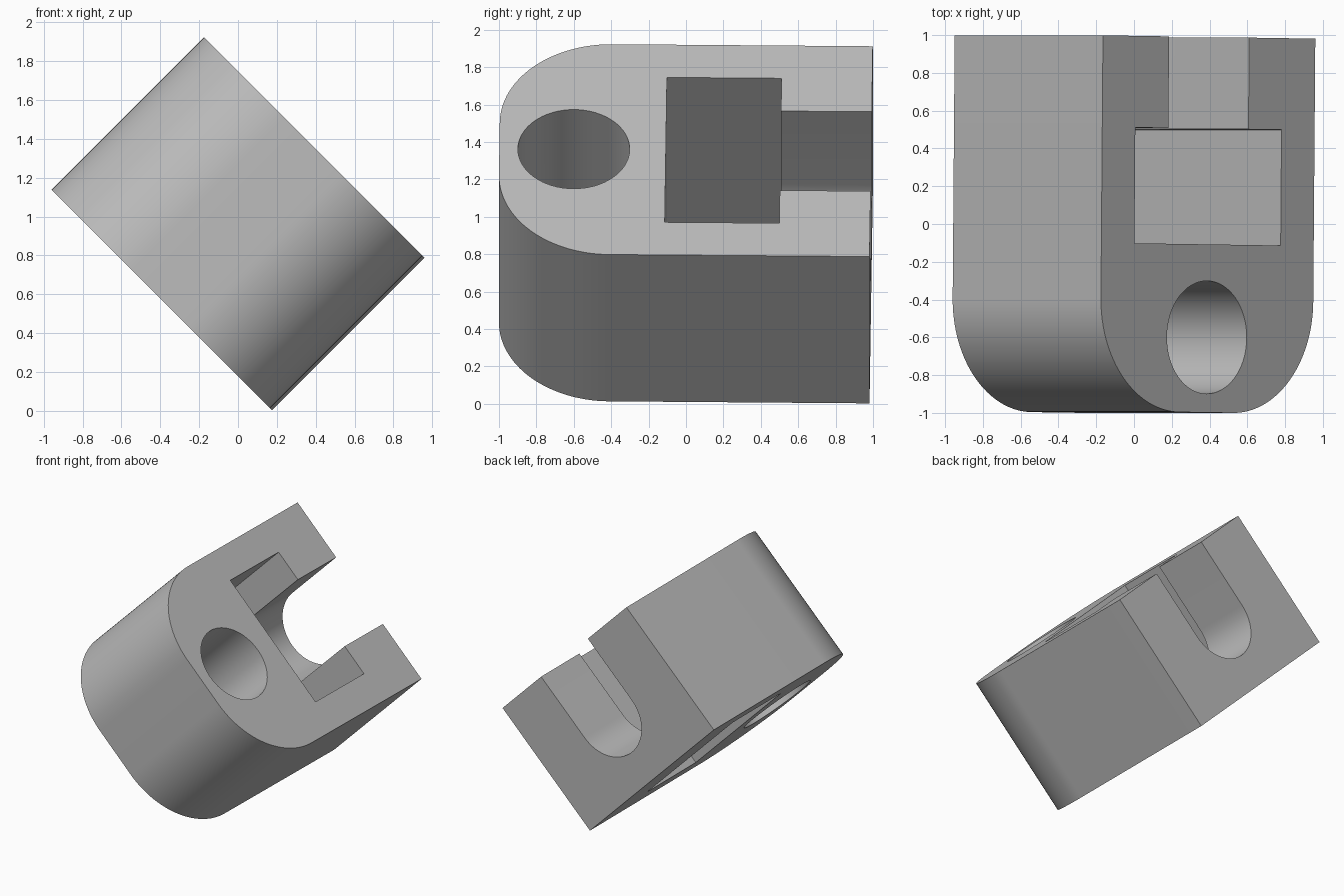
import bpy
import bmesh
from math import sin, cos, pi, radians
from mathutils import Matrix, Vector

default = bpy.data.objects.get("Cube")
if default:
    bpy.data.objects.remove(default, do_unlink=True)

# Dimensions in the block's own frame: x across, y along, z through
WIDTH, DEPTH = 1.59, 1.11
FRONT, BACK = -1.298, 0.69
CORNER = 0.597
HOLE_Y, HOLE_R = -0.9, 0.299
POCKET_W, POCKET_FRONT, POCKET_BACK = 1.095, -0.408, 0.205
SLOT_R = 0.3

# The block rolls 45 degrees onto its edge and is skewed a hair about its face
PLACE = (Matrix.Translation((0, 0.3, 0.9625))
         @ Matrix.Rotation(radians(45), 4, 'Y')
         @ Matrix.Rotation(-0.011, 4, 'Z'))

grey = bpy.data.materials.new("plain grey")
grey.use_nodes = True
GREY = (0.5, 0.5, 0.5, 1)
grey.diffuse_color = GREY
grey.node_tree.nodes["Principled BSDF"].inputs["Base Color"].default_value = GREY


def arc(cx, cy, r, start, end, steps):
    """Points along a circular arc, angles in degrees."""
    angles = [radians(start + (end - start) * i / steps) for i in range(steps + 1)]
    return [(cx + r * cos(a), cy + r * sin(a)) for a in angles]


def prism(name, outline, low, high, axis='Z'):
    """Extrude a closed outline along the local z or y axis."""
    bm = bmesh.new()
    if axis == 'Z':
        verts = [bm.verts.new((a, b, low)) for a, b in outline]
        push = Vector((0, 0, high - low))
    else:
        verts = [bm.verts.new((a, low, b)) for a, b in outline]
        push = Vector((0, high - low, 0))
    face = bm.faces.new(verts)
    moved = bmesh.ops.extrude_face_region(bm, geom=[face])["geom"]
    bmesh.ops.translate(bm, vec=push,
                        verts=[v for v in moved if isinstance(v, bmesh.types.BMVert)])
    bmesh.ops.recalc_face_normals(bm, faces=bm.faces)
    mesh = bpy.data.meshes.new(name)
    bm.to_mesh(mesh)
    bm.free()
    mesh.materials.append(grey)
    obj = bpy.data.objects.new(name, mesh)
    bpy.context.collection.objects.link(obj)
    obj.matrix_world = PLACE
    return obj


# Block with two rounded front corners
half, inner = WIDTH / 2, WIDTH / 2 - CORNER
outline = ([(half, BACK), (-half, BACK)]
           + arc(-inner, FRONT + CORNER, CORNER, 180, 270, 32)
           + arc(inner, FRONT + CORNER, CORNER, 270, 360, 32))
block = prism("block", outline, -DEPTH / 2, DEPTH / 2)

# Round hole through the front
hole = prism("hole_cutter", arc(0, HOLE_Y, HOLE_R, 0, 360, 64)[:-1], -1, 1)

# Rectangular pocket right through the middle
w = POCKET_W / 2
pocket = prism("pocket_cutter",
               [(-w, POCKET_FRONT), (w, POCKET_FRONT), (w, POCKET_BACK), (-w, POCKET_BACK)],
               -1, 1)

# Round-bottomed slot from the pocket out of the back
slot_outline = [(SLOT_R, 1), (-SLOT_R, 1)] + arc(0, 0, SLOT_R, 180, 360, 32)
slot = prism("slot_cutter", slot_outline, 0, 1, axis='Y')

for cutter in (hole, pocket, slot):
    cut = block.modifiers.new(cutter.name, 'BOOLEAN')
    cut.operation = 'DIFFERENCE'
    cut.solver = 'EXACT'
    cut.object = cutter

# Bake the cuts, then drop the cutters
bpy.ops.object.select_all(action='DESELECT')
bpy.context.view_layer.objects.active = block
block.select_set(True)
for name in [m.name for m in block.modifiers]:
    bpy.ops.object.modifier_apply(modifier=name)
for cutter in (hole, pocket, slot):
    bpy.data.objects.remove(cutter, do_unlink=True)
bpy.ops.object.shade_smooth_by_angle(angle=radians(30))
